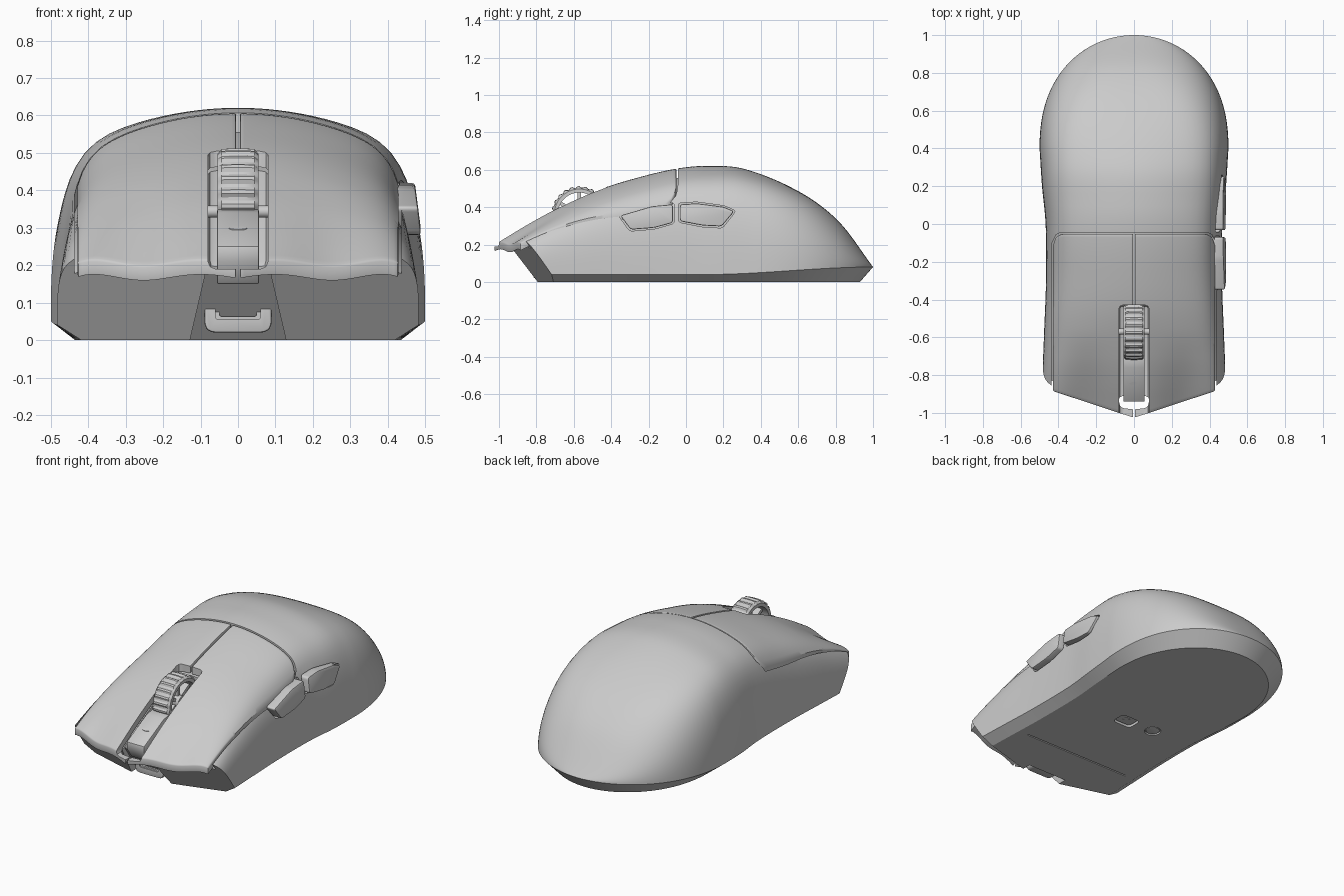
import bpy, bmesh
from math import sin, cos, pi, sqrt
from mathutils import Matrix, Vector

if "Cube" in bpy.data.objects:
    bpy.data.objects.remove(bpy.data.objects["Cube"])


def curve(pts):
    """Smooth interpolation through (position, value) points."""
    n = len(pts)
    def slope(i):
        a, b = pts[max(i - 1, 0)], pts[min(i + 1, n - 1)]
        return (b[1] - a[1]) / (b[0] - a[0])
    def f(y):
        y = min(max(y, pts[0][0]), pts[-1][0])
        i = next(k for k in range(n - 1) if y <= pts[k + 1][0])
        (a, p), (b, q) = pts[i], pts[i + 1]
        d, t = b - a, (y - a) / (b - a)
        return (p * (1 + 2 * t) * (1 - t) ** 2 + slope(i) * d * t * (1 - t) ** 2
                + q * t * t * (3 - 2 * t) - slope(i + 1) * d * t * t * (1 - t))
    return f


def ramp(y, a, b):
    t = min(max((y - a) / (b - a), 0), 1)
    return t * t * (3 - 2 * t)


# Hull shape: ridge height, half width, and the section formula
height = curve([(-1.1, .16), (-1, .22), (-.85, .31), (-.7, .39), (-.475, .49), (-.25, .56),
                (-.05, .606), (.1, .62), (.31, .605), (.61, .48), (.82, .32), (1, .08)])
waist = curve([(-1.1, .48), (-.85, .485), (-.6, .477), (-.3, .466), (0, .468), (.2, .487), (.4, .5)])


def width(y):
    return waist(y) if y < .4 else .5 * sqrt(max(0, 1 - ((y - .4) / .6) ** 2.3))


def shape(y):
    back, front = ramp(y, 0, 1), 1 - ramp(y, -1, -.2)
    n = 2.2 + 8.8 * (1 - back) + 3 * front
    return n, 3 - 1.1 * back, (.6 - .25 * front) * (1 - back), .04 + .04 * ramp(y, .1, 1)


def crown(x, y):
    dip = .035 * (1 - ramp(y, -1, -.55)) * 2.718 ** -(((abs(x) - .26) / .12) ** 2)
    return height(y) - shape(y)[2] * x * x - dip


def top(x, y):
    y = max(y, -1.1)
    n, m, c, z0 = shape(y)
    u = min(abs(x) / width(y), 1)
    return z0 + (1 - u ** n) ** (1 / m) * (crown(x, y) - z0)


def finish(name, bm, bevel=0):
    bmesh.ops.recalc_face_normals(bm, faces=bm.faces[:])
    me = bpy.data.meshes.new(name)
    bm.to_mesh(me)
    bm.free()
    ob = bpy.data.objects.new(name, me)
    bpy.context.collection.objects.link(ob)
    if bevel:
        mod = ob.modifiers.new("bevel", 'BEVEL')
        mod.width, mod.segments, mod.angle_limit = bevel, 2, .8
        apply(ob, mod)
    return ob


def apply(ob, mod):
    bpy.context.view_layer.objects.active = ob
    bpy.ops.object.modifier_apply(modifier=mod.name)


def cut(ob, cutter, keep=False):
    mod = ob.modifiers.new("cut", 'BOOLEAN')
    mod.operation, mod.solver, mod.object = 'DIFFERENCE', 'EXACT', cutter
    apply(ob, mod)
    cutter.hide_render = True
    if not keep:
        bpy.data.objects.remove(cutter)


def block(name, pts, bevel=0):
    bm = bmesh.new()
    bmesh.ops.convex_hull(bm, input=[bm.verts.new(p) for p in pts])
    bmesh.ops.dissolve_limit(bm, angle_limit=.02, verts=bm.verts[:], edges=bm.edges[:])
    return finish(name, bm, bevel)


def box(name, x, y, z, bevel=0):
    return block(name, [(a, b, c) for a in x for b in y for c in z], bevel)


def slab(name, axis, outline, lo, hi, round_r=0, bevel=0):
    """Extrude a 2D outline along x (0), y (1) or z (2), corners rounded."""
    def at(p, d):
        v = list(p)
        v.insert(axis, d(*p) if callable(d) else d)
        return v
    pts = []
    for i, p in enumerate(outline):
        p, a, b = Vector(p), Vector(outline[i - 1]), Vector(outline[(i + 1) % len(outline)])
        if round_r:
            s, e = p + (a - p).normalized() * round_r, p + (b - p).normalized() * round_r
            pts += [s * (1 - t) ** 2 + p * 2 * t * (1 - t) + e * t * t for t in (0, .2, .4, .6, .8, 1)]
        else:
            pts.append(p)
    bm = bmesh.new()
    A, B = ([bm.verts.new(at(p, d)) for p in pts] for d in (lo, hi))
    bm.faces.new(A)
    bm.faces.new(B)
    for i in range(len(pts)):
        bm.faces.new((A[i - 1], A[i], B[i], B[i - 1]))
    return finish(name, bm, bevel)


def rod(name, axis, c, r, depth, seg=32, bevel=0):
    bm = bmesh.new()
    bmesh.ops.create_cone(bm, cap_ends=True, segments=seg, radius1=r, radius2=r, depth=depth)
    rot = Matrix.Rotation(pi / 2, 4, 'Y') if axis == 0 else Matrix()
    bmesh.ops.transform(bm, matrix=Matrix.Translation(c) @ rot, verts=bm.verts[:])
    return finish(name, bm, bevel)


def plate(name, x0, x1, front, back, lo, hi, r=.06, bevel=0):
    """Panel that follows the hull, with rounded rear corners."""
    edge, nx, ny = max(abs(x0), abs(x1)), 36, 50
    bm = bmesh.new()
    layers = []
    for off in (lo, hi):
        g = []
        for i in range(nx + 1):
            x = x0 + (x1 - x0) * i / nx
            k = max(0, abs(x) - edge + r)
            yb, yf = back - r + sqrt(max(0, r * r - k * k)), front(x)
            ys = [yf + (yb - yf) * j / ny for j in range(ny + 1)]
            g.append([bm.verts.new((x, y, top(x, y) + off)) for y in ys])
        layers.append(g)
        for i in range(nx):
            for j in range(ny):
                bm.faces.new((g[i][j], g[i + 1][j], g[i + 1][j + 1], g[i][j + 1]))
    rims = [[g[i][0] for i in range(nx + 1)] + g[nx][1:] + [g[i][ny] for i in range(nx - 1, -1, -1)]
            + g[0][ny - 1:0:-1] for g in layers]
    a, b = rims
    for i in range(len(a)):
        bm.faces.new((a[i - 1], a[i], b[i], b[i - 1]))
    return finish(name, bm, bevel)


# Body: lofted sections, closed underneath, with a V-shaped raked nose
bm = bmesh.new()
rings = []
for y in [-1.1 + 1.5 * i / 44 for i in range(44)] + [.4 + .6 * sin(i / 36 * pi / 2) for i in range(37)]:
    n, m, c, z0 = shape(y)
    w, ring = width(y), []
    yb = y - .07 * ramp(y, .2, 1)
    ring.append(bm.verts.new((w * .87, yb, 0)))
    for k in range(57):
        t = pi * k / 56
        a, b = abs(cos(t)), sin(t) if 0 < k < 56 else 0
        lo, hi = 0, 2
        for _ in range(30):
            r = (lo + hi) / 2
            lo, hi = (r, hi) if (r * a) ** n + (r * b) ** m < 1 else (lo, r)
        x = w * r * cos(t)
        ring.append(bm.verts.new((x, y, z0 + r * b * (crown(x, y) - z0))))
    ring.append(bm.verts.new((-w * .87, yb, 0)))
    rings.append(ring)
for A, B in zip(rings, rings[1:]):
    for i in range(len(A)):
        bm.faces.new((A[i - 1], A[i], B[i], B[i - 1]))
bm.faces.new(rings[0])
bmesh.ops.remove_doubles(bm, verts=bm.verts[:], dist=.0005)
for s in (1, -1):
    bmesh.ops.bisect_plane(bm, geom=bm.verts[:] + bm.edges[:] + bm.faces[:], plane_co=(0, -.83, 0),
                           plane_no=(s * .29, -1, -.7), clear_outer=True)
    bmesh.ops.holes_fill(bm, edges=[e for e in bm.edges if e.is_boundary])
body = finish("body_shell", bm)

# Recesses in the body: button bed, wheel slot, nose notch
cut(body, plate("bed_cutter", -.436, .436, lambda x: -1.3, -.044, -.052, .3))
slot = box("slot_cutter", (-.08, .08), (-1.3, -.43), (.19, .9), .02)
cut(body, slot, keep=True)
cut(body, block("notch_cutter", [(s * x, y, z) for s in (1, -1) for x, yb, z in ((.14, -.695, -.05), (.07, -.965, .25))
                                 for y in (yb, -1.3)]))

# Main buttons
for side, s in (("right", 1), ("left", -1)):
    button = plate("main_button_" + side, s * .005, s * .428, lambda x: -1.026 + .33 * abs(x), -.052, -.042, 0, bevel=.005)
    cut(button, slot, keep=True)
bpy.data.objects.remove(slot)

# Thumb buttons on the right flank, set in grooves
thumbs = {"thumb_button_rear": [(-.033, .415), (.06, .42), (.2, .402), (.258, .378), (.19, .297), (.09, .302), (-.033, .325)],
          "thumb_button_front": [(-.07, .415), (-.18, .405), (-.352, .355), (-.295, .28), (-.17, .29), (-.07, .317)]}
for name, o in thumbs.items():
    cy, cz = sum(p[0] for p in o) / len(o), sum(p[1] for p in o) / len(o)
    grown = [(cy + (y - cy) * 1.06, cz + (z - cz) * 1.13) for y, z in o]
    cut(body, slab("groove_cutter", 0, grown, .415, .6, .017))
    slab(name, 0, o, .4, lambda y, z: .488 - max(0, z - .3) * .13, .016, .009)

# Centre bridge with indicator
slab("centre_bridge", 0, [(-.7, .35), (-.76, .34), (-.94, .25), (-.94, .21), (-.9, .15), (-.7, .15)], -.056, .056, 0, .004)
oval = [(.024 * cos(t * pi / 12), -.845 + .008 * sin(t * pi / 12)) for t in range(24)]
slab("indicator", 2, oval, .27, lambda x, y: .30 + (y + .84) * .5 + .002)

# Scroll wheel: ribbed tyre, spokes, hub and axle
cy, cz, seg = -.57, .363, 96
bm = bmesh.new()
rows = []
for i in range(seg):
    t, d = 2 * pi * i / seg, (0 if i % 4 < 2 else .007)
    prof = [(-.055, .115), (-.055, .134), (-.044, .147 - d), (-.015, .149 - d), (.015, .149 - d),
            (.044, .147 - d), (.055, .134), (.055, .115)]
    rows.append([bm.verts.new((x, cy + r * cos(t), cz + r * sin(t))) for x, r in prof])
for i in range(seg):
    A, B = rows[i - 1], rows[i]
    for k in range(8):
        bm.faces.new((A[k - 1], A[k], B[k], B[k - 1]))
finish("wheel_tyre", bm)
for i in range(6):
    bpy_spoke = box("wheel_spoke", (-.02, .02), (-.009, .009), (.02, .12))
    bpy_spoke.data.transform(Matrix.Translation((0, cy, cz)) @ Matrix.Rotation(i * pi / 3, 4, 'X'))
rod("wheel_hub", 0, (0, cy, cz), .035, .08)
rod("wheel_axle", 0, (0, cy, cz - .02), .016, .17)

# Charging port in the nose
def rect(x, z0, z1):
    return [(-x, z0), (x, z0), (x, z1), (-x, z1)]
port = slab("port_plate", 1, rect(.09, .02, .125), -.815, -.7, .032, .006)
cut(port, slab("port_cutter", 1, rect(.06, .055, .09), -.9, -.808, .008))
cut(port, slab("port_cutter", 1, rect(.05, .063, .082), -.9, -.76, .008))
slab("port_tongue", 1, rect(.04, .07, .076), -.8, -.74)

# Underside: seam, sensor well and round switch
cut(body, box("seam_cutter", (-.35, .35), (-.494, -.486), (-.1, .006)))
cut(body, slab("sensor_cutter", 2, [(-.03, -.075), (.09, -.075), (.09, .015), (-.03, .015)], -.1, .02, .025))
slab("sensor_frame", 2, [(-.022, -.067), (.082, -.067), (.082, .007), (-.022, .007)], .008, .03, .02)
rod("sensor_lens", 2, (.03, -.03, .016), .022, .022)
cut(body, rod("switch_cutter", 2, (-.15, -.02, 0), .045, .02))
rod("bottom_switch", 2, (-.15, -.02, .012), .038, .02, bevel=.003)

# Smooth shading with crisp edges
for ob in bpy.context.scene.objects:
    bpy.ops.object.select_all(action='DESELECT')
    ob.select_set(True)
    bpy.context.view_layer.objects.active = ob
    bpy.ops.object.shade_smooth_by_angle(angle=.55)
